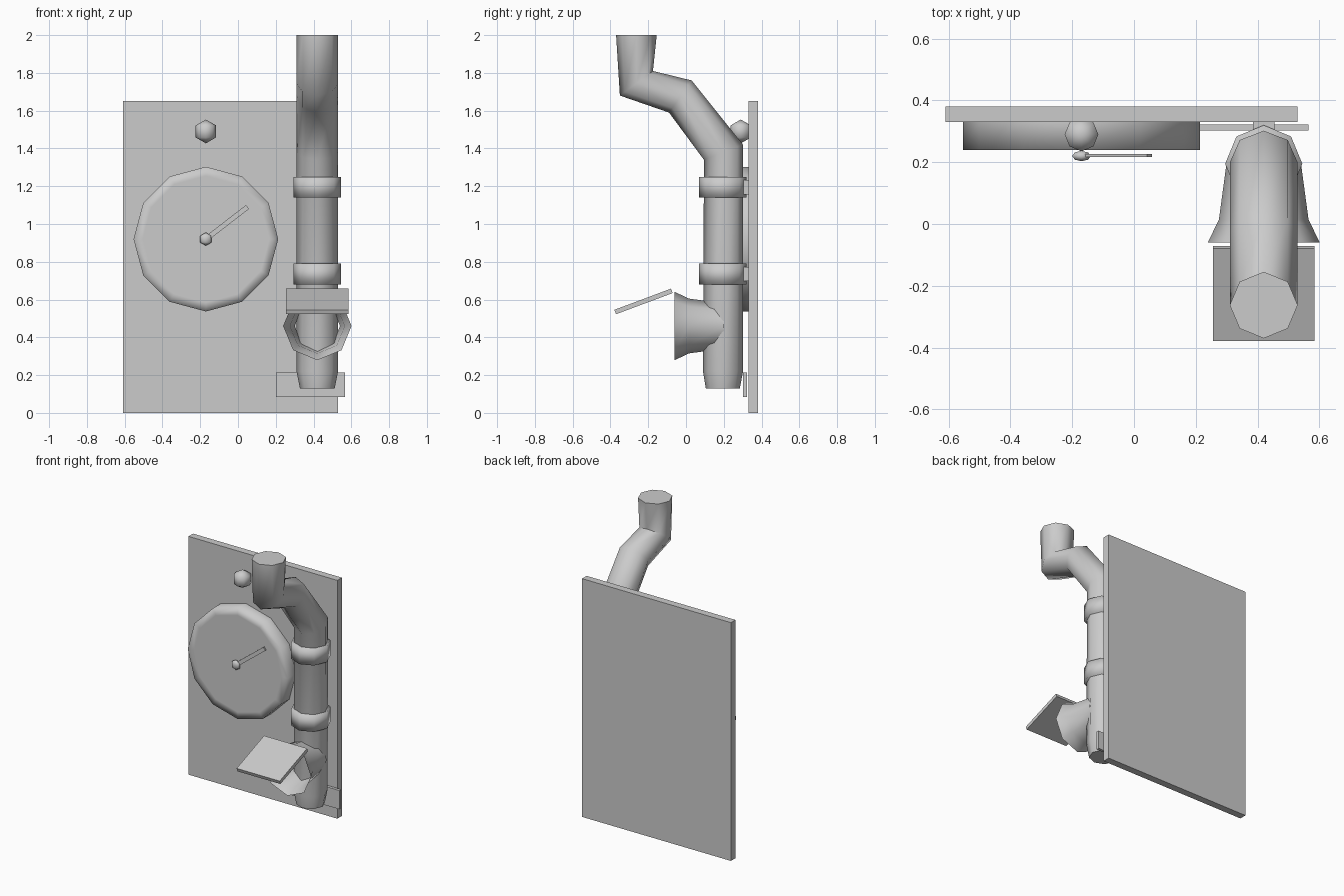
import bpy, bmesh
from math import radians, cos, sin, pi, atan2, hypot
from mathutils import Vector, Matrix

cube = bpy.data.objects.get("Cube")
if cube:
    bpy.data.objects.remove(cube)

grey = bpy.data.materials.new("plain_grey")
grey.use_nodes = True
colour = (0.6, 0.6, 0.6, 1)
grey.diffuse_color = colour
for node in grey.node_tree.nodes:
    if node.type == 'BSDF_PRINCIPLED':
        node.inputs["Base Color"].default_value = colour


def finish(name, bm, smooth=None):
    """Turn a bmesh into an object; smooth is the largest angle kept soft."""
    bmesh.ops.recalc_face_normals(bm, faces=bm.faces)
    mesh = bpy.data.meshes.new(name)
    bm.to_mesh(mesh)
    bm.free()
    mesh.materials.append(grey)
    if smooth:
        mesh.shade_smooth()
        mesh.set_sharp_from_angle(angle=radians(smooth))
    obj = bpy.data.objects.new(name, mesh)
    bpy.context.collection.objects.link(obj)
    return obj


def box(name, centre, size, rotation=Matrix()):
    bm = bmesh.new()
    bmesh.ops.create_cube(bm, size=1)
    bm.transform(Matrix.Translation(centre) @ rotation @ Matrix.Diagonal((*size, 1)))
    return finish(name, bm)


def ball(name, centre, radius, flatten=1):
    bm = bmesh.new()
    bmesh.ops.create_uvsphere(bm, u_segments=8, v_segments=3, radius=radius)
    bm.transform(Matrix.Translation(centre) @ Matrix.Diagonal((1, flatten, 1, 1)))
    return finish(name, bm, 80)


def tube(name, rings, sides=8, caps=True, smooth=60):
    """Skin rings given as (centre, first half axis, second half axis)."""
    bm = bmesh.new()
    loops = []
    for c, u, v in rings:
        angles = [2 * pi * i / sides for i in range(sides)]
        loops.append([bm.verts.new(Vector(c) + Vector(u) * cos(a) + Vector(v) * sin(a))
                      for a in angles])
    for a, b in zip(loops, loops[1:]):
        for i in range(sides):
            j = (i + 1) % sides
            bm.faces.new((a[i], a[j], b[j], b[i]))
    if caps:
        bm.faces.new(loops[0])
        bm.faces.new(loops[-1])
    return finish(name, bm, smooth)


# Back panel
box("back_panel", (-0.04, 0.355, 0.825), (1.14, 0.05, 1.65))

# Round dial: rim and flat inner face
DIAL = Vector((-0.17, 0, 0.92))


def dial_ring(y, r):
    return (DIAL + Vector((0, y, 0)), (r, 0, 0), (0, 0, r))


dial = tube("dial", [dial_ring(0.33, 0.383), dial_ring(0.24, 0.383),
                     dial_ring(0.24, 0.335)], sides=12, smooth=180)
for face in dial.data.polygons:
    if len(face.vertices) == 12:
        face.use_smooth = False

# Dial pointer, hub and the knob above
tip = Vector((0.05, 0, 1.09)) - DIAL
box("dial_pointer", DIAL + tip / 2 + Vector((0, 0.222, 0)),
    (hypot(tip.x, tip.z), 0.01, 0.026), Matrix.Rotation(-atan2(tip.z, tip.x), 4, 'Y'))
ball("dial_hub", DIAL + Vector((0, 0.22, 0)), 0.035, 0.55)
ball("top_knob", (-0.17, 0.29, 1.49), 0.063)

# Bent pipe: front and back point of each mitred ring, and its half width
PX = 0.42
bends = [((0.105, 0.13), (0.285, 0.13), 0.092),
         ((0.09, 0.22), (0.302, 0.22), 0.11),
         ((0.095, 1.34), (0.302, 1.42), 0.11),
         ((-0.09, 1.59), (0.03, 1.76), 0.11),
         ((-0.35, 1.68), (-0.175, 1.81), 0.11),
         ((-0.37, 2.0), (-0.155, 2.0), 0.11)]
pipe_rings = []
for front, back, width in bends:
    f, b = Vector((PX, *front)), Vector((PX, *back))
    pipe_rings.append(((f + b) / 2, (width, 0, 0), (b - f) / 2))
tube("bent_pipe", pipe_rings, smooth=70)

# Collars with their wall brackets
for label, z in (("lower", 0.735), ("upper", 1.195)):
    tube(label + "_collar", [((PX, 0.195, z + dz), (0.125, 0, 0), (0, 0.125, 0))
                             for dz in (-0.055, 0.055)], smooth=180)
    box(label + "_collar_bracket", (PX, 0.31, z), (0.07, 0.05, 0.075))

# Open horn on the front of the pipe
tube("horn", [((PX, y, 0.46), (r, 0, 0), (0, 0, r))
              for y, r in ((-0.06, 0.181), (0.015, 0.145), (0.2, 0.12))], caps=False)

# Sloping flap above the horn
box("horn_flap", (PX, -0.225, 0.59), (0.33, 0.32, 0.025), Matrix.Rotation(radians(20.5), 4, 'X'))

# Mounting plate at the foot of the pipe
box("foot_plate", (0.383, 0.312, 0.15), (0.365, 0.02, 0.13))
